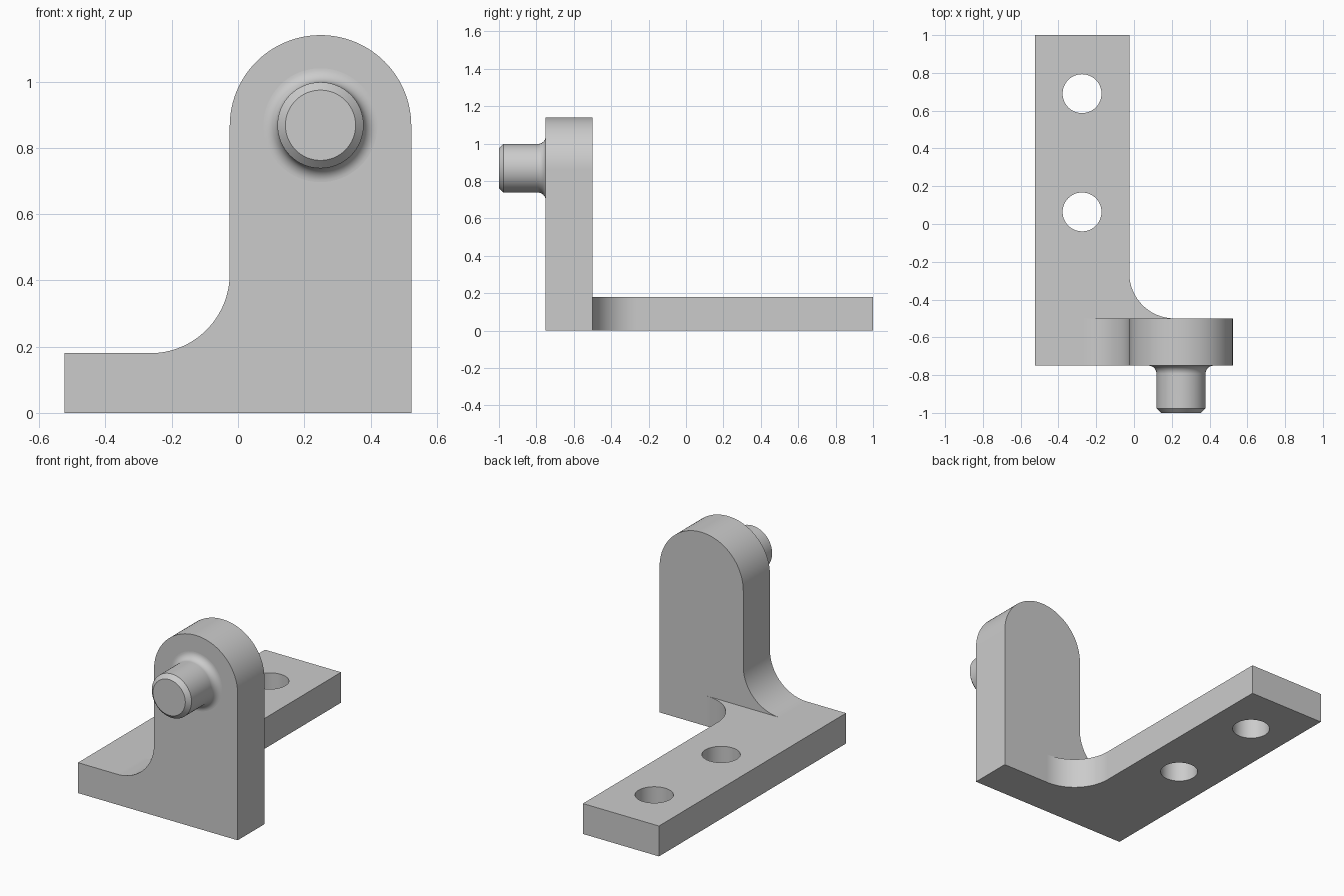
import bpy, bmesh
from math import sin, cos, pi, radians
from mathutils import Vector, Matrix

old = bpy.data.objects.get("Cube")
if old:
    bpy.data.objects.remove(old, do_unlink=True)

GREY = (0.6, 0.6, 0.6, 1)
metal = bpy.data.materials.new("plain grey metal")
metal.use_nodes = True
metal.diffuse_color = GREY
metal.node_tree.nodes["Principled BSDF"].inputs["Base Color"].default_value = GREY

# Shared dimensions
LEFT, INNER, RIGHT = -0.523, -0.025, 0.523
FRONT, WALL_BACK, BACK = -0.75, -0.5, 1.0
BASE_H = 0.18
FILLET = 0.24
ARCH_X = (INNER + RIGHT) / 2
ARCH_R = (RIGHT - INNER) / 2
ARCH_Z = 1.14 - ARCH_R
PIN_Z = 0.868


def arc(cx, cy, r, start, end, n):
    """Points along a circular arc, angles in degrees."""
    steps = [radians(start + (end - start) * i / n) for i in range(n + 1)]
    return [(cx + r * cos(a), cy + r * sin(a)) for a in steps]


def make_object(name, bm):
    bmesh.ops.recalc_face_normals(bm, faces=bm.faces)
    mesh = bpy.data.meshes.new(name)
    bm.to_mesh(mesh)
    bm.free()
    mesh.materials.append(metal)
    obj = bpy.data.objects.new(name, mesh)
    bpy.context.collection.objects.link(obj)
    return obj


def extrude_profile(name, points, to_3d, direction):
    bm = bmesh.new()
    face = bm.faces.new([bm.verts.new(to_3d(*p)) for p in points])
    result = bmesh.ops.extrude_face_region(bm, geom=[face], use_keep_orig=True)
    moved = [v for v in result["geom"] if isinstance(v, bmesh.types.BMVert)]
    bmesh.ops.translate(bm, vec=Vector(direction), verts=moved)
    return make_object(name, bm)


def apply_boolean(obj, other, operation):
    mod = obj.modifiers.new(operation.lower(), 'BOOLEAN')
    mod.operation, mod.solver, mod.object = operation, 'EXACT', other
    bpy.context.view_layer.objects.active = obj
    bpy.ops.object.modifier_apply(modifier=mod.name)
    bpy.data.objects.remove(other, do_unlink=True)


def smooth(obj):
    bpy.ops.object.select_all(action='DESELECT')
    obj.select_set(True)
    bpy.context.view_layer.objects.active = obj
    bpy.ops.object.shade_smooth_by_angle(angle=radians(25))
    mod = obj.modifiers.new("flat_face_normals", 'WEIGHTED_NORMAL')
    mod.keep_sharp = True


# Upright wall with rounded top and a concave fillet down to the foot
wall = [(LEFT, 0), (RIGHT, 0)]
wall += arc(ARCH_X, ARCH_Z, ARCH_R, 0, 180, 48)
wall += arc(INNER - FILLET, BASE_H + FILLET, FILLET, 0, -90, 24)
wall += [(LEFT, BASE_H)]
bracket = extrude_profile("bracket", wall, lambda x, z: (x, FRONT, z),
                          (0, WALL_BACK - FRONT, 0))

# Base bar running back, with a fillet into the wall; overlaps it for the union
OVERLAP = WALL_BACK - 0.1
base = [(LEFT, OVERLAP), (INNER + FILLET, OVERLAP)]
base += arc(INNER + FILLET, WALL_BACK + FILLET, FILLET, 270, 180, 24)
base += [(INNER, BACK), (LEFT, BACK)]
base_bar = extrude_profile("base_bar", base, lambda x, y: (x, y, 0), (0, 0, BASE_H))

# Two screw holes
for y in (0.064, 0.69):
    hole = extrude_profile("hole_cutter", arc(-0.275, y, 0.103, 0, 352.5, 47),
                           lambda x, y: (x, y, -0.1), (0, 0, 0.5))
    hole.hide_render = True
    apply_boolean(base_bar, hole, 'DIFFERENCE')
apply_boolean(bracket, base_bar, 'UNION')
smooth(bracket)

# Lathed pin: chamfered tip, straight shaft, flared root meeting the wall
PIN_R, FLARE, CHAMFER = 0.13, 0.042, 0.024
profile = [(0, -1), (PIN_R - CHAMFER, -1), (PIN_R, -1 + CHAMFER)]
profile += arc(PIN_R + FLARE, FRONT - FLARE, FLARE, 180, 90, 10)
bm = bmesh.new()
verts = [bm.verts.new((r, y, 0)) for r, y in profile]
edges = [bm.edges.new(pair) for pair in zip(verts, verts[1:])]
bmesh.ops.spin(bm, geom=verts + edges, cent=(0, 0, 0), axis=(0, 1, 0),
               angle=2 * pi, steps=64, use_merge=True)
bmesh.ops.remove_doubles(bm, verts=bm.verts, dist=0.0001)
bmesh.ops.transform(bm, matrix=Matrix.Translation((ARCH_X, 0, PIN_Z)), verts=bm.verts)
pin = make_object("pin", bm)
smooth(pin)
